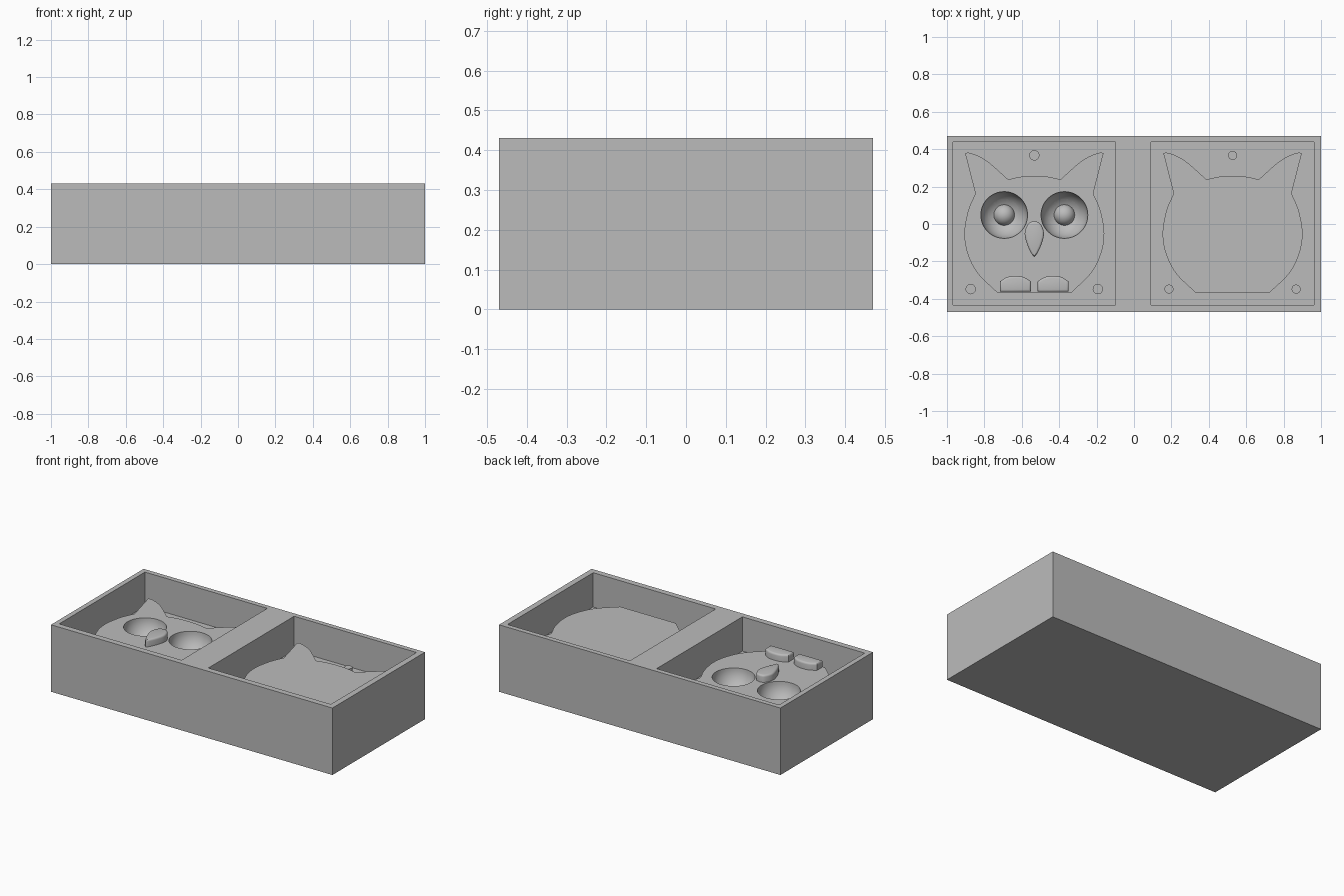
import bpy, bmesh, math
from mathutils import Matrix, Vector

cube = bpy.data.objects.get("Cube")
if cube:
    bpy.data.objects.remove(cube, do_unlink=True)

HEIGHT, FLOOR, PLATE = 0.43, 0.21, 0.30
CENTRES = {"left_side": 0.527, "right_side": -0.533}

grey = bpy.data.materials.new("plain grey")
grey.use_nodes = True
grey.diffuse_color = (0.5, 0.5, 0.5, 1)
grey.node_tree.nodes["Principled BSDF"].inputs["Base Color"].default_value = (0.5, 0.5, 0.5, 1)


def finish(name, bm):
    bmesh.ops.recalc_face_normals(bm, faces=bm.faces)
    mesh = bpy.data.meshes.new(name)
    bm.to_mesh(mesh)
    bm.free()
    mesh.materials.append(grey)
    obj = bpy.data.objects.new(name, mesh)
    bpy.context.collection.objects.link(obj)
    return obj


def prism(name, outline, z0, z1, round_top=0):
    """Extrude a closed outline, optionally rounding its top rim."""
    bm = bmesh.new()
    base = bm.faces.new([bm.verts.new((x, y, z0)) for x, y in outline])
    ext = bmesh.ops.extrude_face_region(bm, geom=[base], use_keep_orig=True)
    top = [g for g in ext["geom"] if isinstance(g, bmesh.types.BMVert)]
    bmesh.ops.translate(bm, verts=top, vec=(0, 0, z1 - z0))
    if round_top:
        rim = [e for e in bm.edges if all(v.co.z > z1 - 1e-4 for v in e.verts)]
        bmesh.ops.bevel(bm, geom=rim, offset=round_top, segments=3, profile=0.5, affect='EDGES')
    return finish(name, bm)


def rect(x0, x1, y0, y1):
    return [(x0, y0), (x1, y0), (x1, y1), (x0, y1)]


def circle(cx, cy, r, n=32):
    return [(cx + r * math.cos(2 * math.pi * i / n), cy + r * math.sin(2 * math.pi * i / n)) for i in range(n)]


def ball(name, x, y, z, r):
    bm = bmesh.new()
    bmesh.ops.create_uvsphere(bm, u_segments=48, v_segments=24, radius=r,
                              matrix=Matrix.Translation((x, y, z)))
    return finish(name, bm)


def cut(obj, cutters):
    """Subtract the cutters and keep the resulting mesh."""
    for c in cutters:
        c.hide_render = True
        mod = obj.modifiers.new("cut", 'BOOLEAN')
        mod.operation, mod.solver, mod.object = 'DIFFERENCE', 'EXACT', c
    graph = bpy.context.evaluated_depsgraph_get()
    mesh = bpy.data.meshes.new_from_object(obj.evaluated_get(graph))
    obj.modifiers.clear()
    obj.data = mesh


def smooth_path(points, steps=6):
    """Catmull-Rom curve through the points."""
    p = [Vector(q) for q in points]
    p = [2 * p[0] - p[1]] + p + [2 * p[-1] - p[-2]]
    out = []
    for a, b, c, d in zip(p, p[1:], p[2:], p[3:]):
        for i in range(steps):
            t = i / steps
            out.append(0.5 * (2 * b + (c - a) * t + (2 * a - 5 * b + 4 * c - d) * t * t
                              + (3 * b - a - 3 * c + d) * t ** 3))
    return [tuple(q) for q in out] + [tuple(points[-1])]


def mirrored(half):
    """Close a half outline that runs from the top centre to the bottom."""
    return half + [(-x, y) for x, y in reversed(half) if x > 1e-5]


# Owl outline: brow, ear, then body side
brow = smooth_path([(0, 0.257), (0.07, 0.253), (0.14, 0.238)], 4)
ear = smooth_path([(0.14, 0.238), (0.24, 0.327), (0.3, 0.364), (0.35, 0.381), (0.37, 0.378)], 4)
side = smooth_path([(0.315, 0.163), (0.354, 0.07), (0.374, -0.05), (0.356, -0.16),
                    (0.302, -0.265), (0.198, -0.367)])
owl = mirrored(brow[:-1] + ear + side)
beak = mirrored(smooth_path([(0, 0.015), (0.026, 0.007), (0.045, -0.022), (0.051, -0.06),
                             (0.036, -0.115), (0.014, -0.16), (0, -0.177)], 4))
foot_arch = smooth_path([(0.083, -0.307), (0.045, -0.284), (0, -0.278), (-0.045, -0.284), (-0.083, -0.307)], 4)
foot = [(-0.083, -0.362), (0.083, -0.362)] + foot_arch


def shifted(outline, dx):
    return [(x + dx, y) for x, y in outline]


# Tray with two square pockets, one owl plate in each
tray = prism("tray", rect(-1, 1, -0.47, 0.47), 0, HEIGHT)
pockets, plates = [], {}
for side_name, cx in CENTRES.items():
    pockets.append(prism("pocket_cutter", rect(cx - 0.435, cx + 0.435, -0.432, 0.438), FLOOR, 0.6))
    plates[side_name] = prism(side_name + "_owl_plate", shifted(owl, cx), FLOOR - 0.01, PLATE)

# Registration pins on one side, matching sockets on the other
sockets = []
for dx, y in ((0, 0.367), (-0.34, -0.348), (0.34, -0.348)):
    prism("registration_pin", circle(CENTRES["left_side"] + dx, y, 0.024), FLOOR - 0.01, FLOOR + 0.036)
    sockets.append(prism("socket_cutter", circle(CENTRES["right_side"] + dx, y, 0.025), FLOOR - 0.04, FLOOR + 0.05))

# Eye cups with pupils, and raised feet
cx = CENTRES["right_side"]
cups = []
for s in (-1, 1):
    cups.append(ball("eye_cutter", cx + s * 0.161, 0.048, PLATE, 0.125))
    ball("pupil", cx + s * 0.161, 0.048, PLATE - 0.125, 0.057)
    prism("foot", shifted(foot, cx + s * 0.101), PLATE - 0.01, PLATE + 0.045, 0.012)
prism("beak", shifted(beak, cx), PLATE - 0.01, PLATE + 0.046, 0.012)

cut(tray, pockets + sockets + cups)
cut(plates["right_side"], cups)
for c in pockets + sockets + cups:
    bpy.data.objects.remove(c, do_unlink=True)

# Smooth curved walls, keep rims crisp
bpy.ops.object.select_all(action='DESELECT')
for obj in bpy.context.collection.objects:
    if obj.type == 'MESH' and grey.name in obj.data.materials:
        obj.select_set(True)
        bpy.context.view_layer.objects.active = obj
bpy.ops.object.shade_smooth_by_angle(angle=math.radians(32))
